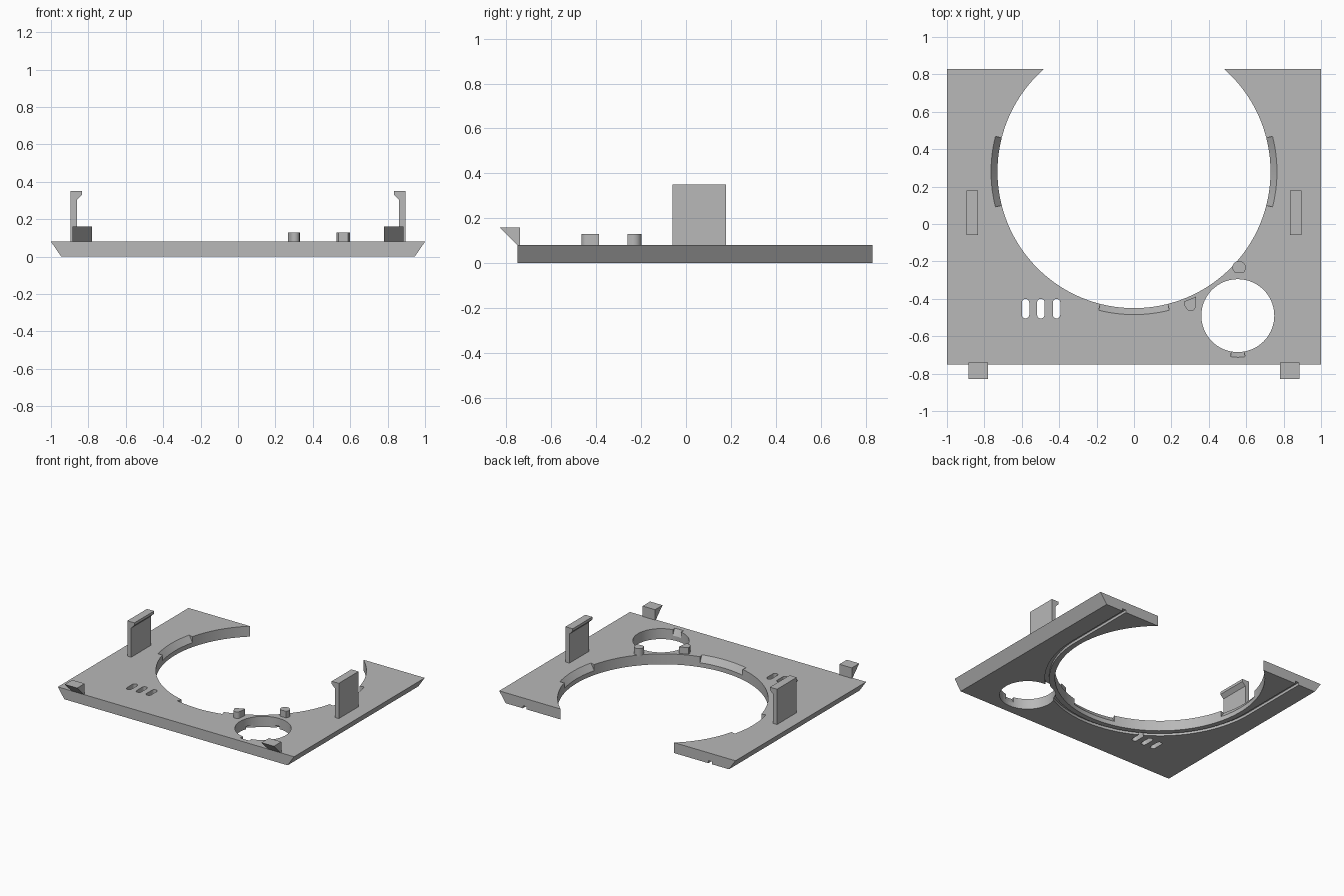
import bpy, bmesh
from math import sin, cos, pi, radians

if "Cube" in bpy.data.objects:
    bpy.data.objects.remove(bpy.data.objects["Cube"])

grey = bpy.data.materials.new("plain_grey")
grey.use_nodes = True
grey.diffuse_color = (0.48, 0.48, 0.48, 1)
grey.node_tree.nodes["Principled BSDF"].inputs["Base Color"].default_value = (0.48, 0.48, 0.48, 1)

TOP = 0.08
FRONT, BACK = -0.75, 0.83
HOLE = (0, 0.28)
HOLE_R = 0.73
PORT = (0.555, -0.49)
PORT_R = 0.195


def loft(name, lower, upper):
    """Solid between two matching closed loops of 3D points."""
    bm = bmesh.new()
    a = [bm.verts.new(p) for p in lower]
    b = [bm.verts.new(p) for p in upper]
    bm.faces.new(a[::-1])
    bm.faces.new(b)
    for i in range(len(a)):
        j = (i + 1) % len(a)
        bm.faces.new((a[i], a[j], b[j], b[i]))
    bmesh.ops.recalc_face_normals(bm, faces=bm.faces)
    mesh = bpy.data.meshes.new(name)
    bm.to_mesh(mesh)
    bm.free()
    mesh.materials.append(grey)
    obj = bpy.data.objects.new(name, mesh)
    bpy.context.collection.objects.link(obj)
    return obj


def prism(name, outline, z0, z1):
    return loft(name, [(x, y, z0) for x, y in outline], [(x, y, z1) for x, y in outline])


def arc(centre, r, start, end, n):
    """Points on an arc, angles in degrees."""
    return [(centre[0] + r * cos(radians(start + (end - start) * i / n)),
             centre[1] + r * sin(radians(start + (end - start) * i / n))) for i in range(n + 1)]


def smooth(obj):
    bpy.ops.object.select_all(action='DESELECT')
    obj.select_set(True)
    bpy.context.view_layer.objects.active = obj
    bpy.ops.object.shade_smooth_by_angle(angle=radians(30))


def cut(obj, cutter):
    mod = obj.modifiers.new("cut", 'BOOLEAN')
    mod.operation = 'DIFFERENCE'
    mod.solver = 'EXACT'
    mod.object = cutter
    bpy.context.view_layer.objects.active = obj
    bpy.ops.object.modifier_apply(modifier=mod.name)
    bpy.data.objects.remove(cutter)


def rim_notch(centre, r, depth, z0, angle, half):
    """Sloped notch in the upper rim of a round hole."""
    def ring(radius, z):
        pts = arc(centre, radius, angle - half, angle + half, 12)
        pts += arc(centre, r * 0.8, angle + half, angle - half, 12)
        return [(x, y, z) for x, y in pts]
    rise = TOP - z0
    return loft("notch_cutter", ring(r - 0.003, z0), ring(r + depth * 1.2, z0 + rise * 1.2))


# Plate with undercut left and right sides
profile = [(-0.945, 0), (0.945, 0), (1, TOP), (-1, TOP)]
plate = loft("base_plate", [(x, FRONT, z) for x, z in profile], [(x, BACK, z) for x, z in profile])

# Shallow U-shaped groove in the underside, around the main opening
groove = [(0.80, 0.95)] + arc(HOLE, 0.80, 0, -180, 64) + [(-0.80, 0.95)]
groove += [(-0.77, 0.95)] + arc(HOLE, 0.77, -180, 0, 64) + [(0.77, 0.95)]
cut(plate, prism("groove_cutter", groove, -0.05, 0.02))

# Main opening and small round port
cut(plate, prism("opening_cutter", arc(HOLE, HOLE_R, 0, 360, 128)[:-1], -0.1, 0.2))
cut(plate, prism("port_cutter", arc(PORT, PORT_R, 0, 360, 72)[:-1], -0.1, 0.2))

# Vent slots with round ends
for x in (-0.58, -0.498, -0.414):
    slot = arc((x, -0.42), 0.02, 0, 180, 10) + arc((x, -0.485), 0.02, 180, 360, 10)
    cut(plate, prism("vent_cutter", slot, -0.1, 0.2))

# Sloped notches in the rims
for angle in (0, 180, 270):
    cut(plate, rim_notch(HOLE, HOLE_R, 0.035, 0.03, angle, 14.3))
cut(plate, rim_notch(PORT, PORT_R, 0.028, 0.03, 270, 10))
smooth(plate)

# Hooked latches and wedge clips on both sides
latch = [(0.895, TOP - 0.01), (0.895, 0.35), (0.835, 0.35), (0.835, 0.33), (0.862, 0.303), (0.862, TOP - 0.01)]
wedge = [(-0.83, 0.16), (-0.74, 0.16), (-0.74, TOP - 0.004), (-0.75, TOP)]
for side, s in (("left", 1), ("right", -1)):
    loft(side + "_latch", [(s * x, -0.06, z) for x, z in latch], [(s * x, 0.178, z) for x, z in latch])
    loft(side + "_front_clip", [(s * 0.78, y, z) for y, z in wedge], [(s * 0.885, y, z) for y, z in wedge])

# Rounded locating posts beside the port
post_a = [(0.332, -0.388), (0.268, -0.415), (0.268, -0.432)] + arc((0.303, -0.44), 0.026, 200, 345, 10)
post_b = arc((0.562, -0.234), 0.036, -10, 190, 16) + [(0.538, -0.26), (0.588, -0.26)]
for name, outline in (("inner_post", post_a), ("outer_post", post_b)):
    smooth(prism(name, outline, TOP - 0.01, 0.13))
